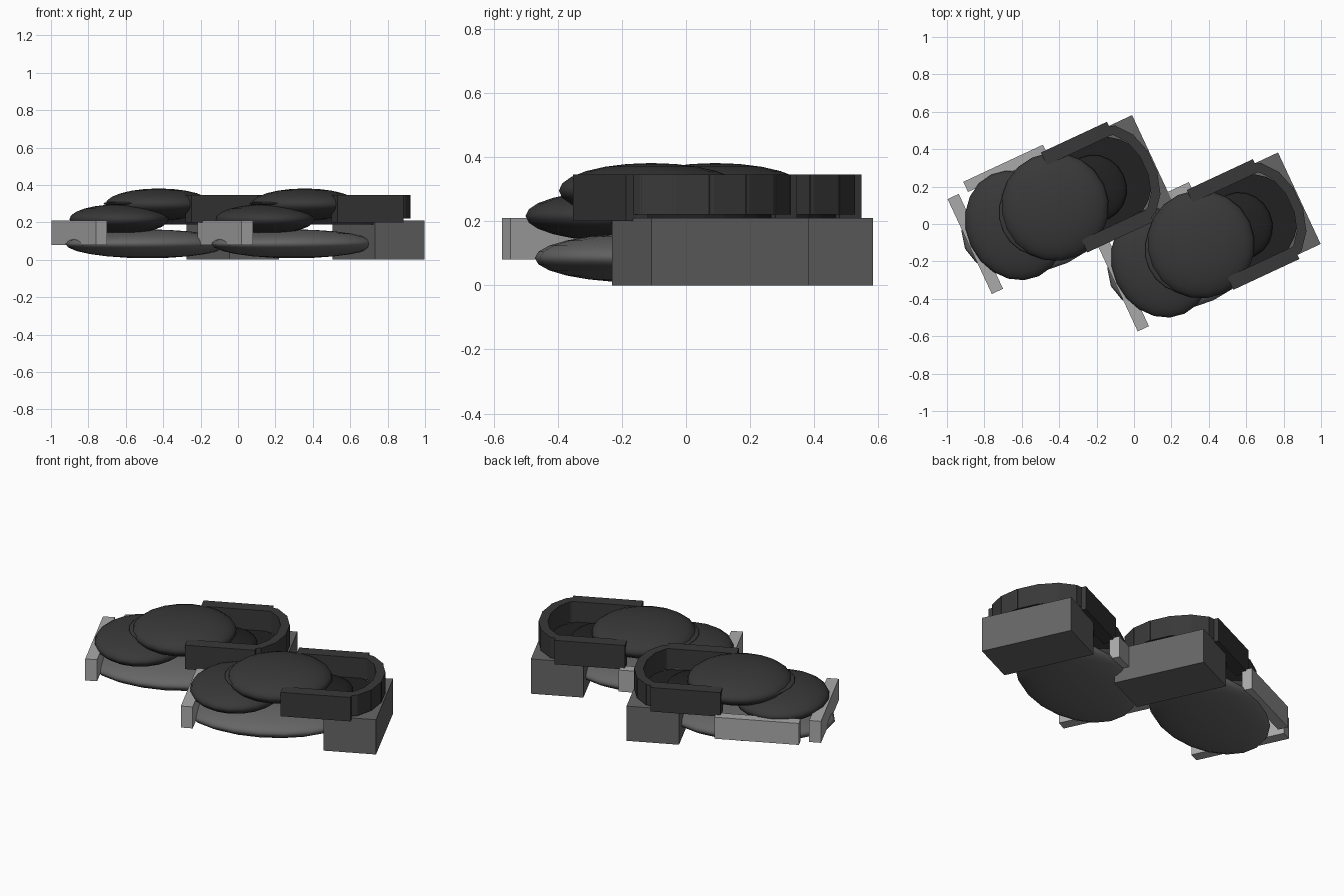
import bpy
from math import sin, cos, atan2, radians
from mathutils import Matrix

if "Cube" in bpy.data.objects:
    bpy.data.objects.remove(bpy.data.objects["Cube"])

TURN = Matrix.Rotation(radians(25), 4, 'Z')
AXIS = 0.262          # sideways position of the shoe's centre line


def grey(name, v):
    m = bpy.data.materials.new(name)
    m.diffuse_color = (v, v, v, 1)
    m.use_nodes = True
    m.node_tree.nodes["Principled BSDF"].inputs["Base Color"].default_value = m.diffuse_color
    return m


DARK, BLACK = grey("dark", 0.04), grey("black", 0.015)
MID, LIGHT = grey("mid", 0.13), grey("light", 0.4)


def finish(name, mat, local, offset):
    ob = bpy.context.object
    ob.name = name
    ob.data.materials.append(mat)
    ob.matrix_world = Matrix.Translation((*offset, 0)) @ TURN @ local
    return ob


def place(u, v, z, size, angle=0):
    return (Matrix.Translation((u, AXIS + v, z)) @ Matrix.Rotation(angle, 4, 'Z')
            @ Matrix.Diagonal((*size, 1)))


def ball(name, mat, u, z, radii, off):
    bpy.ops.mesh.primitive_uv_sphere_add(segments=20, ring_count=12, radius=1)
    bpy.ops.object.shade_smooth()
    finish(name, mat, place(u, 0, z, radii), off)


def box(name, mat, u, v, z0, z1, du, dv, off, angle=0):
    bpy.ops.mesh.primitive_cube_add(size=1)
    finish(name, mat, place(u, v, (z0 + z1) / 2, (du, dv, z1 - z0), angle), off)


def shoe(side, off):
    # sole and heel block
    ball(side + "_sole", MID, -0.41, 0.085, (0.465, 0.30, 0.077), off)
    box(side + "_heel", MID, 0.091, 0, 0, 0.21, 0.292, 0.54, off)
    # rounded upper: toe cap, tongue edge and vamp
    ball(side + "_toe_cap", DARK, -0.58, 0.216, (0.26, 0.30, 0.08), off)
    ball(side + "_tongue", DARK, -0.45, 0.30, (0.20, 0.22, 0.02), off)
    ball(side + "_vamp", DARK, -0.345, 0.295, (0.288, 0.29, 0.086), off)
    # light trim bars at the toe and on one flank
    box(side + "_toe_bar", LIGHT, -0.814, 0, 0.08, 0.21, 0.066, 0.56, off)
    box(side + "_flank_bar", LIGHT, -0.497, 0.298, 0.08, 0.21, 0.47, 0.06, off)
    # insole and dark foot opening
    bpy.ops.mesh.primitive_cylinder_add(vertices=24, radius=1, depth=1)
    finish(side + "_insole", BLACK, place(-0.05, 0, 0.205, (0.25, 0.25, 0.035)), off)
    ball(side + "_opening", BLACK, -0.11, 0.24, (0.17, 0.18, 0.05), off)
    # collar: two straight walls and a ring of panels round the heel
    for s in (-1, 1):
        box(side + "_collar_wall", DARK, -0.095, s * 0.257, 0.20, 0.345, 0.39, 0.075, off)
    n, ru, rv, uc = 7, 0.165, 0.262, 0.045
    pts = [(uc + ru * cos(t), rv * sin(t))
           for t in (radians(-90 + 180 * i / n) for i in range(n + 1))]
    for (u0, v0), (u1, v1) in zip(pts, pts[1:]):
        length = ((u1 - u0) ** 2 + (v1 - v0) ** 2) ** 0.5
        box(side + "_collar_panel", DARK, (u0 + u1) / 2, (v0 + v1) / 2, 0.22, 0.345,
            length + 0.02, 0.05, off, atan2(v1 - v0, u1 - u0))


shoe("left_shoe", (0, 0))
shoe("right_shoe", (0.78, -0.2))
